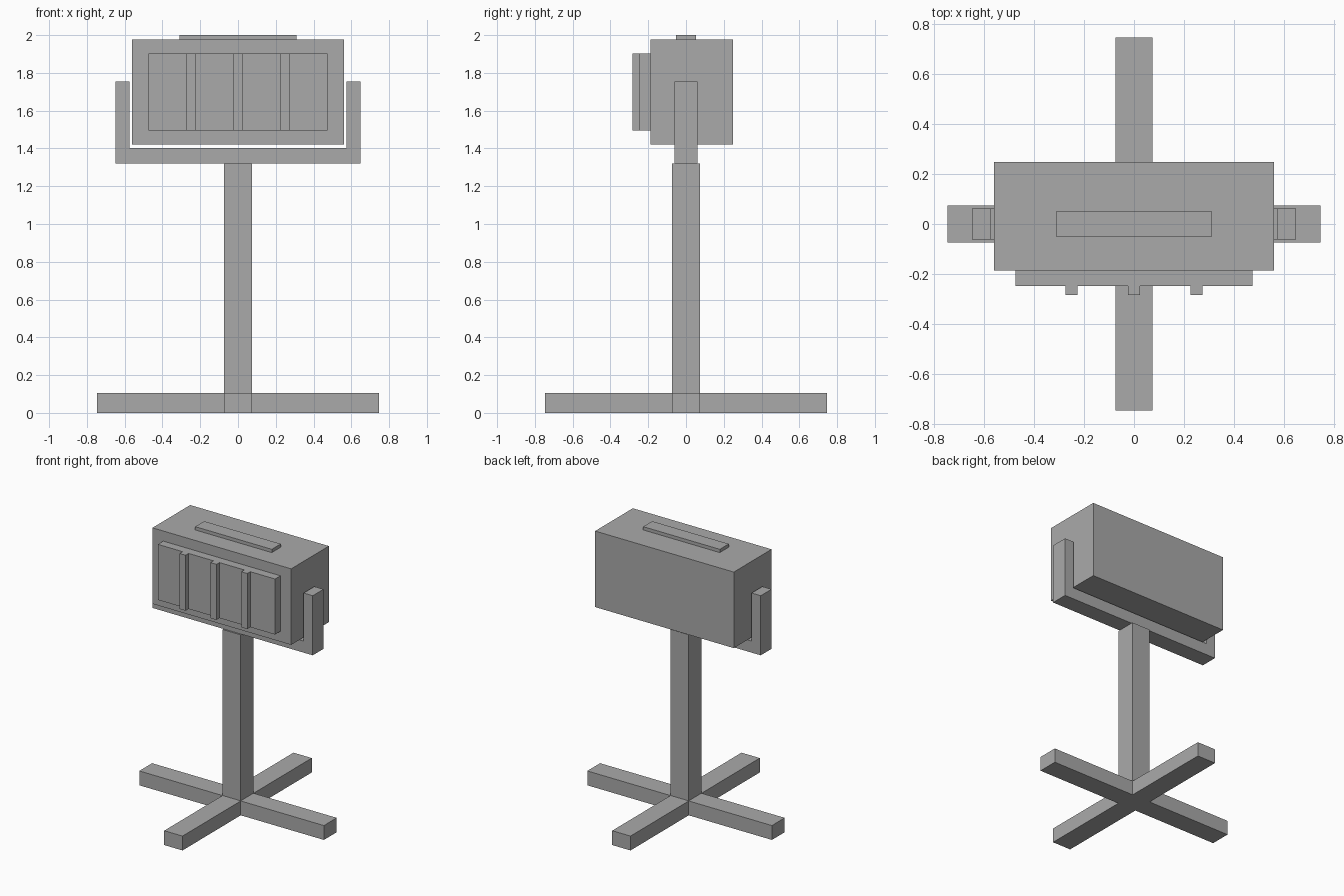
import bpy
import bmesh
from mathutils import Vector

cube = bpy.data.objects.get("Cube")
if cube:
    bpy.data.objects.remove(cube, do_unlink=True)

grey = bpy.data.materials.new("mid_grey")
grey.use_nodes = True
colour = (0.4, 0.4, 0.4, 1)
grey.diffuse_color = colour
grey.node_tree.nodes["Principled BSDF"].inputs["Base Color"].default_value = colour


def prism(name, points, depth):
    """Extrude a closed 3D outline along the depth vector."""
    bm = bmesh.new()
    face = bm.faces.new([bm.verts.new(p) for p in points])
    result = bmesh.ops.extrude_face_region(bm, geom=[face], use_keep_orig=True)
    verts = [g for g in result["geom"] if isinstance(g, bmesh.types.BMVert)]
    bmesh.ops.translate(bm, verts=verts, vec=Vector(depth))
    bmesh.ops.recalc_face_normals(bm, faces=bm.faces[:])
    mesh = bpy.data.meshes.new(name)
    bm.to_mesh(mesh)
    bm.free()
    mesh.materials.append(grey)
    obj = bpy.data.objects.new(name, mesh)
    bpy.context.collection.objects.link(obj)
    return obj


def box(name, x, y, z):
    """Box from (low, high) ranges."""
    outline = [(x[0], y[0], z[0]), (x[1], y[0], z[0]),
               (x[1], y[1], z[0]), (x[0], y[1], z[0])]
    return prism(name, outline, (0, 0, z[1] - z[0]))


# Cross-shaped foot: one arm's corners turned through four quarters
half, reach = 0.074, 0.747
cross = []
x_axis, y_axis = Vector((1, 0, 0)), Vector((0, 1, 0))
for _ in range(4):
    cross += [x_axis * reach - y_axis * half,
              x_axis * reach + y_axis * half,
              x_axis * half + y_axis * half]
    x_axis, y_axis = y_axis, -x_axis
prism("cross_foot", cross, (0, 0, 0.105))

# Upright post
box("post", (-0.073, 0.073), (-0.073, 0.073), (0.105, 1.319))

# U-shaped yoke holding the head
right_side = [(0.648, 1.319), (0.648, 1.755), (0.574, 1.755), (0.574, 1.403)]
outline = right_side + [(-x, z) for x, z in reversed(right_side)]
prism("yoke", [(x, -0.062, z) for x, z in outline], (0, 0.124, 0))

# Head with its top strip
box("head", (-0.561, 0.561), (-0.187, 0.249), (1.42, 1.976))
box("top_strip", (-0.31, 0.31), (-0.052, 0.052), (1.976, 2.0))

# Front panel with three upright ribs
panel_z = (1.496, 1.902)
box("front_panel", (-0.474, 0.474), (-0.249, -0.187), panel_z)
for side, x in (("right", -0.25), ("middle", 0), ("left", 0.25)):
    box(side + "_rib", (x - 0.024, x + 0.024), (-0.284, -0.249), panel_z)
